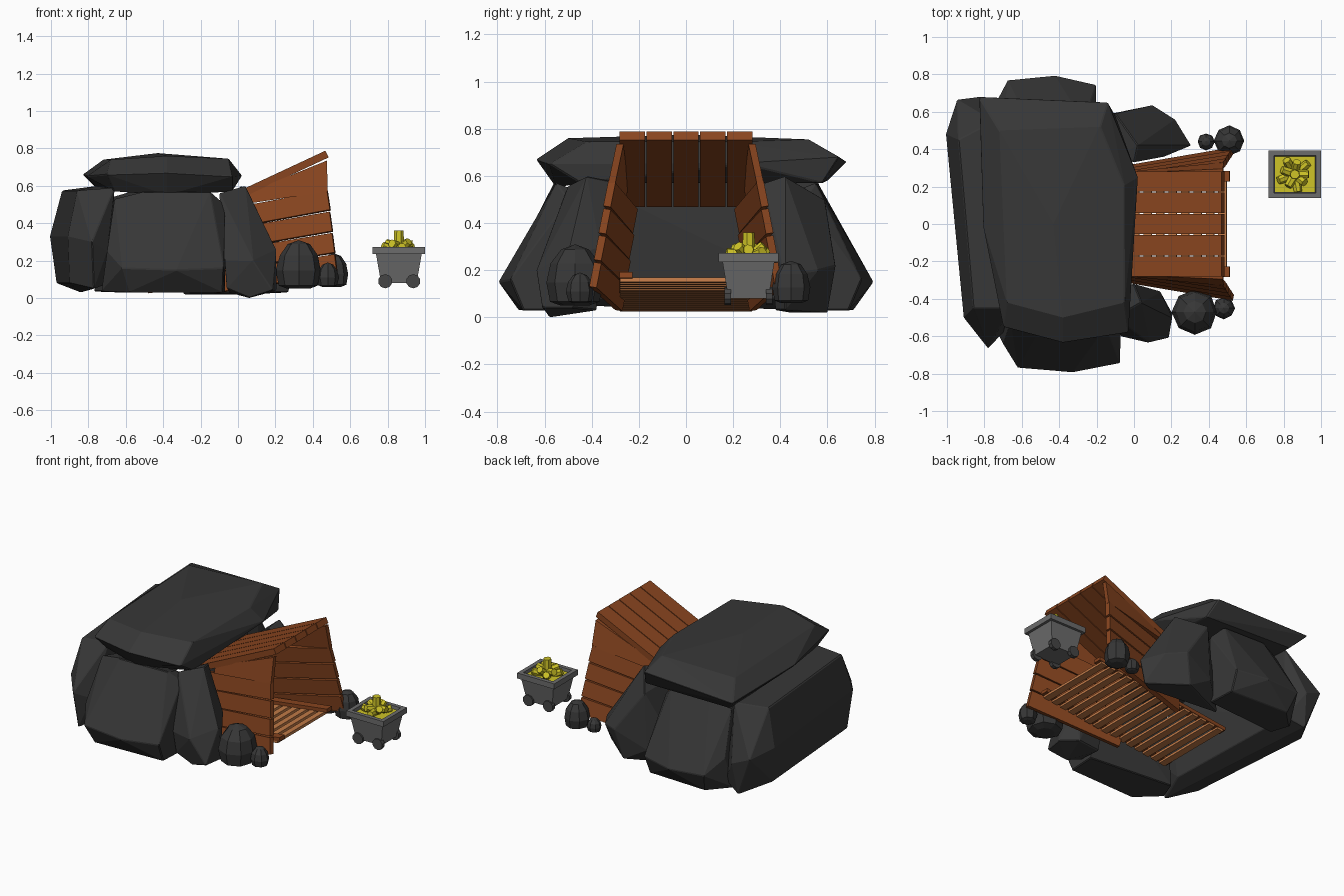
import bpy, bmesh, math, random
from mathutils import Vector, Matrix

if "Cube" in bpy.data.objects:
    bpy.data.objects.remove(bpy.data.objects["Cube"])
random.seed(4)

def material(name, rgb):
    m = bpy.data.materials.new(name)
    m.diffuse_color = (*rgb, 1)
    m.use_nodes = True
    m.node_tree.nodes["Principled BSDF"].inputs["Base Color"].default_value = m.diffuse_color
    return m

ROCK = material("dark_rock", (.038, .038, .038))
WOOD = material("brown_wood", (.25, .06, .014))
SLAT = material("light_wood", (.55, .2, .065))
STEEL = material("steel", (.15, .15, .15))
DARK = material("dark_steel", (.06, .06, .06))
GOLD = material("gold", (.62, .55, .02))

def finish(bm, name, mat):
    bmesh.ops.recalc_face_normals(bm, faces=bm.faces)
    me = bpy.data.meshes.new(name)
    bm.to_mesh(me)
    bm.free()
    me.materials.append(mat)
    ob = bpy.data.objects.new(name, me)
    bpy.context.collection.objects.link(ob)
    return ob

def hull(name, pts, mat=ROCK, bevel=.005):
    bm = bmesh.new()
    for p in pts:
        bm.verts.new(p)
    bmesh.ops.convex_hull(bm, input=bm.verts)
    junk = [v for v in bm.verts if not v.link_faces]
    bmesh.ops.delete(bm, geom=junk, context='VERTS')
    bmesh.ops.dissolve_limit(bm, angle_limit=math.radians(6), verts=bm.verts, edges=bm.edges)
    ob = finish(bm, name, mat)
    if bevel:
        mod = ob.modifiers.new("chipped_edges", 'BEVEL')
        mod.width, mod.segments, mod.angle_limit = bevel, 1, math.radians(35)
    return ob

def plank(name, a, b, side, width, thick, mat=WOOD):
    """Board from a to b; width runs along 'side'."""
    a, b = Vector(a), Vector(b)
    u = (b - a).normalized()
    n = u.cross(Vector(side)).normalized()
    s = n.cross(u)
    M = Matrix((u * (b - a).length, s * width, n * thick)).transposed().to_4x4()
    M.translation = (a + b) / 2
    bm = bmesh.new()
    bmesh.ops.create_cube(bm, size=1, matrix=M)
    return finish(bm, name, mat)

# Large rocks forming the cave
hull("cave_roof_slab", [
    (-.72, .5, .74), (-.18, .52, .755), (-.05, .2, .745), (-.05, -.42, .745), (-.38, -.5, .76),
    (-.68, -.42, .74), (-.43, 0, .775), (-.83, .68, .66), (-.14, .65, .68), (.02, .25, .65),
    (-.03, -.58, .65), (-.38, -.635, .67), (-.7, -.55, .66), (-.81, 0, .65),
    (-.75, .6, .58), (-.1, .58, .57), (-.03, -.45, .57), (-.38, -.55, .55), (-.66, -.48, .57)])
hull("cave_back_rock", [
    (-1.005, .48, .33), (-.945, .665, .3), (-.82, .68, .25), (-.91, -.5, .33), (-.78, -.665, .3),
    (-.7, -.58, .25), (-.94, .45, .575), (-.86, -.45, .575), (-.75, .55, .6), (-.66, -.45, .59),
    (-.97, .45, .08), (-.84, .64, .03), (-.9, -.45, .08), (-.77, -.62, .05), (-.72, .6, .08),
    (-.69, -.4, .08)])
flank = [
    (-.66, -.52, .53), (-.5, -.56, .57), (-.15, -.55, .57), (-.07, -.5, .5), (-.62, -.42, .52),
    (-.12, -.42, .52), (-.7, -.64, .25), (-.62, -.77, .16), (-.33, -.795, .15), (-.075, -.745, .16),
    (-.73, -.58, .035), (-.58, -.71, .03), (-.08, -.69, .03), (-.07, -.5, .03), (-.68, -.45, .035)]
hull("cave_front_rock", flank)
hull("cave_rear_rock", [(x * .86 - .14, -y, z) for x, y, z in flank])
hull("front_corner_rock", [
    (-.1, -.5, .56), (.04, -.42, .6), (.0, -.32, .58), (-.08, -.33, .5), (.205, -.5, .26),
    (.14, -.36, .3), (.08, -.635, .2), (.185, -.61, .04), (.205, -.48, .04), (.06, -.58, .0),
    (-.06, -.58, .05), (-.07, -.6, .2), (.12, -.38, .03), (-.05, -.4, .03)])
hull("rear_corner_rock", [
    (-.1, .59, .5), (.02, .42, .6), (.0, .33, .57), (-.1, .35, .5), (.1, .635, .22),
    (.305, .42, .18), (.22, .56, .2), (.27, .42, .03), (.16, .36, .33), (.05, .6, .02),
    (-.12, .59, .12), (-.3, .44, .02), (.2, .38, .03)])

# Rounded boulders beside the entrance
def boulder(name, x, y, r, z0, z1):
    bm = bmesh.new()
    bmesh.ops.create_uvsphere(bm, u_segments=8, v_segments=6, radius=1)
    for v in bm.verts:
        j = 1 + random.uniform(-.04, .04)
        h = max(v.co.z, -.6)
        v.co = (x + v.co.x * r * j, y + v.co.y * r * j, z0 + (h + .6) / 1.6 * (z1 - z0))
    finish(bm, name, ROCK)

for i, b in enumerate([(.325, -.47, .12, .05, .31), (.48, -.45, .058, .06, .19),
                       (.51, .445, .082, .06, .24), (.385, .44, .045, .06, .15)]):
    boulder(f"boulder_{i}", *b)

# Sloping entrance roof of five boards
for i in range(5):
    y = (i - 2) * .114
    plank(f"roof_board_{i}", (-.13, y, .487), (.476, y, .77), (0, 1, 0), .108, .04)

# Leaning side walls: four boards and a wedge up to the roof on each side
for s, tag in ((-1, "front"), (1, "rear")):
    for i in range(4):
        zf, zb = .18 + i * .114, .08 + i * .11
        yf, yb = .385 - i * .02, .275 - i * .015
        plank(f"{tag}_wall_board_{i}", (-.12, s * yb, zb), (.525 - i * .013, s * yf, zf),
              (0, -s * .17, 1), .106, .032)
    hull(f"{tag}_wall_wedge", [(x, s * (y + d), z) for d in (0, .03) for x, y, z in
         ((.02, .255, .5), (.02, .245, .55), (.475, .265, .735), (.48, .3, .57))], WOOD, 0)

# Floor ramp descending into the cave: two runners carrying cross slats
for s, tag in ((-1, "front"), (1, "rear")):
    plank(f"{tag}_ramp_runner", (.512, s * .255, .18), (-.5, s * .255, .05), (0, 1, 0), .055, .025)
for i in range(15):
    t = (i + .4) / 15
    x, z = .5 - t, .178 - .128 * t
    plank(f"ramp_slat_{i}", (x, -.28, z - .018), (x, .28, z - .018), (1, 0, .13), .044, .018, SLAT)

# Ore cart: tapered open tub
CX, CY = .86, .265
bm = bmesh.new()
rings = []
for hx, hy, z in ((.095, .085, .08), (.122, .11, .235), (.14, .127, .235), (.14, .127, .272),
                  (.112, .1, .272), (.108, .096, .245)):
    rings.append([bm.verts.new((CX + a * hx, CY + b * hy, z))
                  for a, b in ((-1, -1), (1, -1), (1, 1), (-1, 1))])
for lo, hi in zip(rings, rings[1:]):
    for k in range(4):
        bm.faces.new((lo[k], lo[(k + 1) % 4], hi[(k + 1) % 4], hi[k]))
bm.faces.new(rings[0])
bm.faces.new(rings[-1])
finish(bm, "cart_tub", STEEL)
plank("cart_ore_bed", (CX - .107, CY, .248), (CX + .107, CY, .248), (0, 1, 0), .19, .008, GOLD)

# Cart wheels and axles
for dx in (-.073, .077):
    for dy in (-.088, .088):
        bm = bmesh.new()
        M = Matrix.Translation((CX + dx, CY + dy, .09)) @ Matrix.Rotation(math.pi / 2, 4, 'X')
        bmesh.ops.create_cone(bm, segments=10, radius1=.038, radius2=.038, depth=.026,
                              cap_ends=True, matrix=M)
        finish(bm, "cart_wheel", DARK)
    plank("cart_axle", (CX + dx, CY - .088, .09), (CX + dx, CY + .088, .09), (1, 0, 0), .016, .016, DARK)

# Gold nuggets: faceted stubs heaped around one upright piece
def nugget(x, y, z, r, h, tilt, spin):
    bm = bmesh.new()
    M = (Matrix.Translation((x, y, z)) @ Matrix.Rotation(spin, 4, 'Z') @ Matrix.Rotation(tilt, 4, 'Y'))
    bmesh.ops.create_cone(bm, segments=7, radius1=r, radius2=r * .85, depth=h, cap_ends=True, matrix=M)
    finish(bm, "gold_nugget", GOLD)

nugget(CX, CY, .31, .03, .1, 0, 0)
for i in range(9):
    a = i * math.tau / 9
    d = .065 if i % 2 else .045
    nugget(CX + d * math.cos(a), CY + d * math.sin(a), .265 + (.07 - d) * .8, .026, .06,
           random.uniform(.8, 1.5), a)
